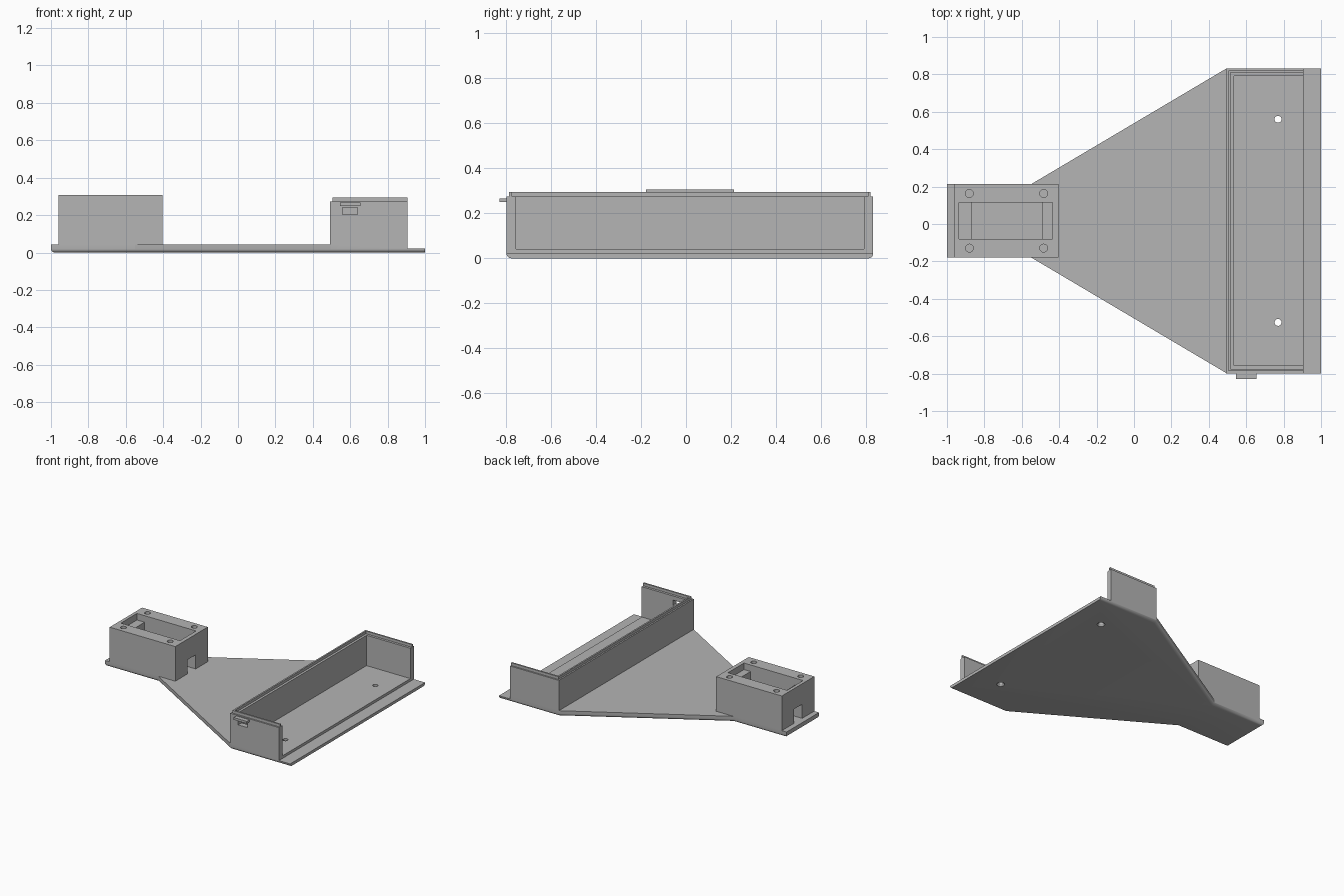
import bpy, bmesh, math
from mathutils import Matrix

cube = bpy.data.objects.get("Cube")
if cube:
    bpy.data.objects.remove(cube, do_unlink=True)

grey = bpy.data.materials.new("plain grey")
grey.use_nodes = True
grey.diffuse_color = (0.46, 0.46, 0.46, 1)
grey.node_tree.nodes["Principled BSDF"].inputs["Base Color"].default_value = (0.46, 0.46, 0.46, 1)


def finish(name, bm):
    bmesh.ops.recalc_face_normals(bm, faces=bm.faces)
    mesh = bpy.data.meshes.new(name)
    bm.to_mesh(mesh)
    bm.free()
    mesh.materials.append(grey)
    ob = bpy.data.objects.new(name, mesh)
    bpy.context.collection.objects.link(ob)
    return ob


def prism(name, pts, z0, z1, round_edge=None, radius=0.02):
    """Extrude an outline; optionally round the bottom edges chosen by a rule."""
    bm = bmesh.new()
    face = bm.faces.new([bm.verts.new((x, y, z0)) for x, y in pts])
    ext = bmesh.ops.extrude_face_region(bm, geom=[face], use_keep_orig=True)
    top = [v for v in ext["geom"] if isinstance(v, bmesh.types.BMVert)]
    bmesh.ops.translate(bm, verts=top, vec=(0, 0, z1 - z0))
    bmesh.ops.recalc_face_normals(bm, faces=bm.faces)
    if round_edge:
        edges = [e for e in bm.edges
                 if all(abs(v.co.z - z0) < 1e-5 for v in e.verts) and round_edge(e)]
        bmesh.ops.bevel(bm, geom=edges, offset=radius, segments=6, profile=0.5, affect='EDGES')
    return finish(name, bm)


def box(name, x0, x1, y0, y1, z0, z1):
    return prism(name, [(x0, y0), (x1, y0), (x1, y1), (x0, y1)], z0, z1)


def cone(name, x, y, z0, z1, r0, r1):
    bm = bmesh.new()
    bmesh.ops.create_cone(bm, cap_ends=True, segments=32, radius1=r0, radius2=r1,
                          depth=z1 - z0, matrix=Matrix.Translation((x, y, (z0 + z1) / 2)))
    return finish(name, bm)


def cut(ob, cutter):
    cutter.hide_render = True
    mod = ob.modifiers.new("cut", 'BOOLEAN')
    mod.operation = 'DIFFERENCE'
    mod.solver = 'EXACT'
    mod.object = cutter
    bpy.context.view_layer.objects.active = ob
    bpy.ops.object.modifier_apply(modifier=mod.name)
    bpy.data.objects.remove(cutter, do_unlink=True)


MID = 0.017            # centre line in y
HALF = 0.815           # half width of the tray
FLOOR = 0.042          # top of the base plate
STEP_X = 0.905         # open side of the tray

# Base plate: wide end, taper and narrow tail, with a rounded underside
half = [(1, HALF), (0.495, HALF), (-0.55, 0.196), (-1, 0.196)]
outline = [(x, MID + y) for x, y in half] + [(x, MID - y) for x, y in reversed(half)]
plate = prism("base_plate", outline, 0, FLOOR,
              lambda e: not all(v.co.x > 0.99 for v in e.verts))
cut(plate, box("step_cutter", STEP_X, 1.1, -1, 1, 0.022, 0.1))
for side in (-1, 1):
    y = MID + side * 0.543
    cut(plate, cone("hole_cutter", 0.77, y, -0.05, 0.1, 0.0185, 0.0185))
    cut(plate, cone("countersink_cutter", 0.77, y, -0.001, 0.014, 0.028, 0.018))


def u_wall(name, outer, inner, z0, z1):
    """Three-sided wall, open towards +x, given its outer and inner insets."""
    ring = []
    for inset, order in ((outer, 1), (inner, -1)):
        x, h = 0.493 + inset, HALF - inset
        ring += [(STEP_X, MID - h), (x, MID - h), (x, MID + h), (STEP_X, MID + h)][::order]
    return prism(name, ring, z0, z1)


# Tray walls with a thin raised rim and a latch opening in the front
walls = u_wall("tray_walls", 0, 0.041, FLOOR, 0.274)
cut(walls, box("window_cutter", 0.56, 0.64, -0.9, -0.7, 0.203, 0.242))
u_wall("tray_rim", 0.011, 0.023, 0.274, 0.295)
box("latch_ledge", 0.545, 0.655, -0.83, -0.798, 0.25, 0.267)

# Raised holder block: stepped pocket, cable tunnel and four screw holes
TOP = 0.307
block = box("holder_block", -0.96, -0.405, MID - 0.196, MID + 0.196, FLOOR, TOP)
cut(block, box("pocket_cutter", -0.87, -0.49, MID - 0.097, MID + 0.097, 0, 0.5))
cut(block, box("ledge_cutter", -0.935, -0.435, MID - 0.097, MID + 0.097, TOP - 0.05, 0.5))
cut(block, box("tunnel_cutter", -1.1, -0.3, MID - 0.05, MID + 0.05, 0, 0.15))
for x in (-0.88, -0.483):
    for side in (-1, 1):
        cut(block, cone("screw_cutter", x, MID + side * 0.146, 0.12, 0.5, 0.021, 0.021))

# Smooth the rounded surfaces, keep the corners sharp
for ob in (plate, block):
    bpy.ops.object.select_all(action='DESELECT')
    ob.select_set(True)
    bpy.context.view_layer.objects.active = ob
    bpy.ops.object.shade_smooth_by_angle(angle=math.radians(30))
